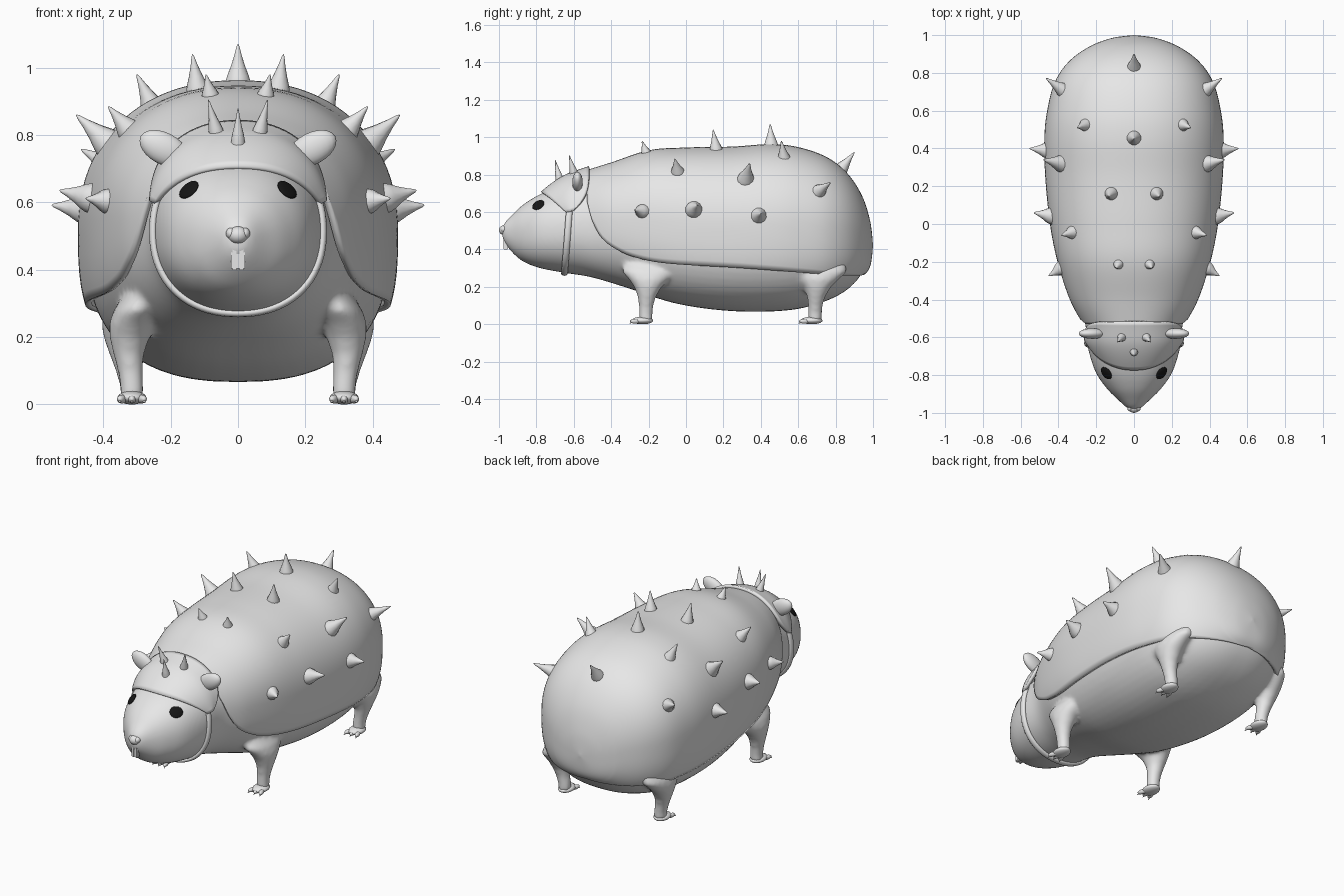
import bpy, bmesh, math
from mathutils import Vector, Matrix

if "Cube" in bpy.data.objects:
    bpy.data.objects.remove(bpy.data.objects["Cube"])


def material(name, rgb):
    m = bpy.data.materials.new(name)
    m.diffuse_color = (*rgb, 1)
    m.use_nodes = True
    m.node_tree.nodes["Principled BSDF"].inputs["Base Color"].default_value = m.diffuse_color
    return m


GREY = material("plain grey", (0.8, 0.8, 0.8))
BLACK = material("eye black", (0.008, 0.008, 0.008))


def finish(name, bm, mat=GREY, thick=0, angle=50):
    bmesh.ops.remove_doubles(bm, verts=bm.verts, dist=0.0004)
    bmesh.ops.recalc_face_normals(bm, faces=bm.faces)
    me = bpy.data.meshes.new(name)
    bm.to_mesh(me)
    bm.free()
    me.materials.append(mat)
    ob = bpy.data.objects.new(name, me)
    bpy.context.collection.objects.link(ob)
    if thick:
        mod = ob.modifiers.new("thickness", 'SOLIDIFY')
        mod.thickness, mod.offset = thick, -1
    bpy.ops.object.select_all(action='DESELECT')
    ob.select_set(True)
    bpy.context.view_layer.objects.active = ob
    bpy.ops.object.shade_smooth_by_angle(angle=math.radians(angle))
    return ob


def add_grid(bm, rows, closed=False, caps=False):
    vs = [[bm.verts.new(p) for p in r] for r in rows]
    n = len(vs[0])
    for a, b in zip(vs, vs[1:]):
        for i in range(n if closed else n - 1):
            j = (i + 1) % n
            bm.faces.new((a[i], a[j], b[j], b[i]))
    if caps:
        bm.faces.new(vs[0])
        bm.faces.new(vs[-1])


def spline(table, t):
    """Smooth interpolation of a table of stations at index t."""
    k = min(int(t), len(table) - 2)
    f = t - k
    p = [table[max(0, min(len(table) - 1, k + d))] for d in (-1, 0, 1, 2)]
    return [0.5 * (2 * b + (c - a) * f + (2 * a - 5 * b + 4 * c - d) * f * f
                   + (3 * b - a - 3 * c + d) * f ** 3) for a, b, c, d in zip(*p)]


def at_y(table, y):
    lo, hi = 0, len(table) - 1
    for _ in range(40):
        mid = (lo + hi) / 2
        lo, hi = (mid, hi) if spline(table, mid)[0] < y else (lo, mid)
    return spline(table, lo)


def spow(v, e):
    return math.copysign(abs(v) ** e, v)


def point(st, th, off=0, low=0.0):
    """Point on a section; th = 0 is the top, low makes the lower half boxier."""
    y, w, zb, zt = st
    n = 2.2
    if math.cos(th) < 0:
        n += low * max(0, min(1, (y + .6) / .35))
    x, z = spow(math.sin(th), 2 / n), spow(math.cos(th), 2 / n)
    return Vector((x * (w + off), y, (zb + zt) / 2 + z * ((zt - zb) / 2 + off)))


# Stations: y, half width, bottom, top
BODY = [(-.985, 0, .49, .49), (-.975, .035, .445, .535), (-.93, .085, .385, .585),
        (-.87, .145, .335, .64), (-.78, .205, .30, .695), (-.65, .245, .275, .745),
        (-.5, .265, .25, .795), (-.3, .35, .19, .87), (-.05, .41, .11, .91),
        (.25, .45, .07, .92), (.55, .445, .075, .92), (.75, .39, .125, .86),
        (.88, .29, .2, .75), (.95, .15, .3, .6), (.965, 0, .45, .45)]
SHELL = [(-.53, .27, .25, .825), (-.4, .34, .22, .865), (-.2, .405, .16, .93),
         (0, .445, .1, .945), (.25, .47, .07, .95), (.45, .475, .07, .963),
         (.6, .46, .085, .947), (.75, .42, .12, .895), (.86, .345, .18, .81),
         (.94, .235, .25, .69), (.985, .115, .31, .55), (1, 0, .42, .42)]
EDGE = [(-.53, .66), (-.5, .55), (-.45, .46), (-.38, .405), (-.28, .36), (-.1, .325),
        (.3, .30), (.7, .27), (.9, .26), (1, .27)]
# Leg rings: height, x, y shift, x radius, y radius
LEG = [(.012, .315, 0, .036, .038), (.05, .315, 0, .035, .037), (.1, .32, .002, .038, .039),
       (.15, .325, .006, .046, .05), (.2, .322, .012, .06, .075), (.24, .315, .018, .068, .11),
       (.28, .30, .022, .07, .15), (.33, .275, .025, .06, .14)]
FEET = (("front", -.215), ("hind", .69))

# Body with head, blended into the four legs
bm = bmesh.new()
add_grid(bm, [[point(spline(BODY, i / 6), math.tau * k / 56, low=.3) for k in range(56)]
              for i in range((len(BODY) - 1) * 6 + 1)], closed=True)
for s in (-1, 1):
    for pos, y0 in FEET:
        widen = .12 if pos == "hind" else 0
        add_grid(bm, [[(s * (x + widen * max(0, z - .05) + rx * math.cos(a)), y0 + dy + ry * math.sin(a), z)
                       for a in (math.tau * i / 20 for i in range(20))]
                      for z, x, dy, rx, ry in LEG], closed=True, caps=True)
body = finish("body_and_legs", bm)
mod = body.modifiers.new("blend", 'REMESH')
mod.mode, mod.voxel_size, mod.use_smooth_shade = 'VOXEL', 0.0115, True
mod = body.modifiers.new("soften", 'SMOOTH')
mod.factor, mod.iterations = 0.5, 10

# Shell over the back, cut off along a curved lower edge
rows = []
for i in range((len(SHELL) - 1) * 7 + 1):
    st = spline(SHELL, i / 7)
    ze = at_y(EDGE, st[0])[1]
    lo, hi = 0, math.pi
    for _ in range(40):
        mid = (lo + hi) / 2
        lo, hi = (mid, hi) if point(st, mid, 0, .7).z > ze else (lo, mid)
    if st[1] < .001:
        lo = math.pi
    rows.append([point(st, lo * (k / 28 - 1), 0, .7) for k in range(57)])
bm = bmesh.new()
add_grid(bm, rows)
finish("back_shell", bm, thick=0.02)

# Hood wrapped over the brow
rows = []
for j in range(15):
    v, row = j / 14, []
    for k in range(41):
        th = math.radians(72) * (k / 20 - 1)
        q = (k / 20 - 1) ** 2
        y = (-.775 + .135 * q) * (1 - v) + (-.52 - .085 * q ** 3) * v
        rise = math.sin(min(1, v * 1.5) * math.pi / 2)
        row.append(point(at_y(BODY, y), th, .012 + .045 * rise * max(.25, math.cos(th))))
    rows.append(row)
bm = bmesh.new()
add_grid(bm, rows)
finish("hood", bm, thick=0.02)

# Chin strap: a thin tube around the lower head
rows = []
for k in range(49):
    th = math.radians(66 + 228 * k / 48)
    st = at_y(BODY, -.622 - .028 * math.sin(math.pi * k / 48))
    c = point(st, th, .004)
    out = Vector((c.x, 0, c.z - .5)).normalized()
    rows.append([c + .012 * math.cos(a) * out + Vector((0, .018 * math.sin(a), 0))
                 for a in (math.tau * i / 10 for i in range(10))])
bm = bmesh.new()
add_grid(bm, rows, closed=True, caps=True)
finish("chin_strap", bm)


def spike(name, base, tip, r):
    """Flared cone from base to tip, rooted a little under the surface."""
    base, tip = Vector(base), Vector(tip)
    axis = tip - base
    u = axis.orthogonal().normalized()
    w = axis.normalized().cross(u)
    prof = [(-.25, 1.1), (0, 1), (.15, .87), (.4, .58), (.7, .3), (.93, .13), (1, .03)]
    b = bmesh.new()
    add_grid(b, [[base + axis * h + (u * math.cos(a) + w * math.sin(a)) * r * s
                  for a in (math.tau * i / 12 for i in range(12))] for h, s in prof],
             closed=True, caps=True)
    finish(name, b)


def ellipsoid(name, loc, radii, rot=None, mat=GREY):
    b = bmesh.new()
    m = Matrix.Translation(loc) @ (rot or Matrix()) @ Matrix.Diagonal((*radii, 1))
    bmesh.ops.create_uvsphere(b, u_segments=20, v_segments=12, radius=1, matrix=m)
    finish(name, b, mat)


# Spikes on the centre line
spike("rear_spike", (0, .83, .83), (0, .90, .92), .037)
spike("top_spike", (0, .455, .96), (0, .45, 1.07), .038)
spike("brow_spike", (0, -.68, .79), (0, -.70, .88), .02)

PAIRS = [((.12, .16, .935), (.135, .145, 1.04), .035), ((.25, .525, .875), (.30, .51, .98), .04),
         ((.37, .705, .705), (.466, .772, .758), .042), ((.385, .32, .775), (.48, .34, .86), .047),
         ((.46, .39, .58), (.553, .40, .592), .046), ((.445, .045, .615), (.53, .06, .636), .044),
         ((.325, -.045, .815), (.385, -.06, .885), .037), ((.083, -.215, .92), (.095, -.235, .98), .026),
         ((.395, -.24, .605), (.452, -.275, .612), .036), ((.065, -.60, .81), (.088, -.625, .905), .023)]

for s, side in ((-1, "left"), (1, "right")):
    flip = Vector((s, 1, 1))
    for i, (base, tip, r) in enumerate(PAIRS):
        spike(f"{side}_spike_{i + 1}", Vector(base) * flip, Vector(tip) * flip, r)

    # Ears on the hood
    ellipsoid(side + "_ear", (s * .22, -.58, .76), (.078, .028, .047),
              Matrix.Rotation(s * math.radians(-28), 4, 'Y'))

    # Eyes lying flat on the head
    st, th = at_y(BODY, -.79), s * math.radians(45)
    p = point(st, th)
    n = (point(st, th + .05) - point(st, th - .05)).cross(
        point(at_y(BODY, -.77), th) - point(at_y(BODY, -.81), th)).normalized()
    if n.x * s < 0:
        n = -n
    ellipsoid(side + "_eye", p, (.037, .033, .009), n.to_track_quat('Z', 'Y').to_matrix().to_4x4(), BLACK)

    # Feet, toes and claws
    for pos, y0 in FEET:
        ellipsoid(f"{pos}_{side}_foot", (s * .315, y0 - .018, .02), (.043, .058, .02))
        for k in (-1, 0, 1):
            ellipsoid(f"{pos}_{side}_toe", (s * .315 + k * .029, y0 - .055, .016), (.013, .03, .013),
                      Matrix.Rotation(k * .3, 4, 'Z'))
            spike(f"{pos}_{side}_claw", (s * .315 + k * .034, y0 - .07, .014),
                  (s * .315 + k * .04, y0 - .088, .004), .008)

    # Nostril lobes and long front teeth
    ellipsoid(side + "_nose_lobe", (s * .02, -.972, .508), (.016, .02, .017))
    b = bmesh.new()
    bmesh.ops.create_cube(b, size=1, matrix=Matrix.Translation((s * .0105, -.964, .447))
                          @ Matrix.Diagonal((.02, .026, .095, 1)))
    bmesh.ops.bevel(b, geom=b.edges[:], offset=.004, segments=2, affect='EDGES')
    finish(side + "_tooth", b)

# Nose pad
ellipsoid("nose_pad", (0, -.972, .503), (.03, .028, .026))
